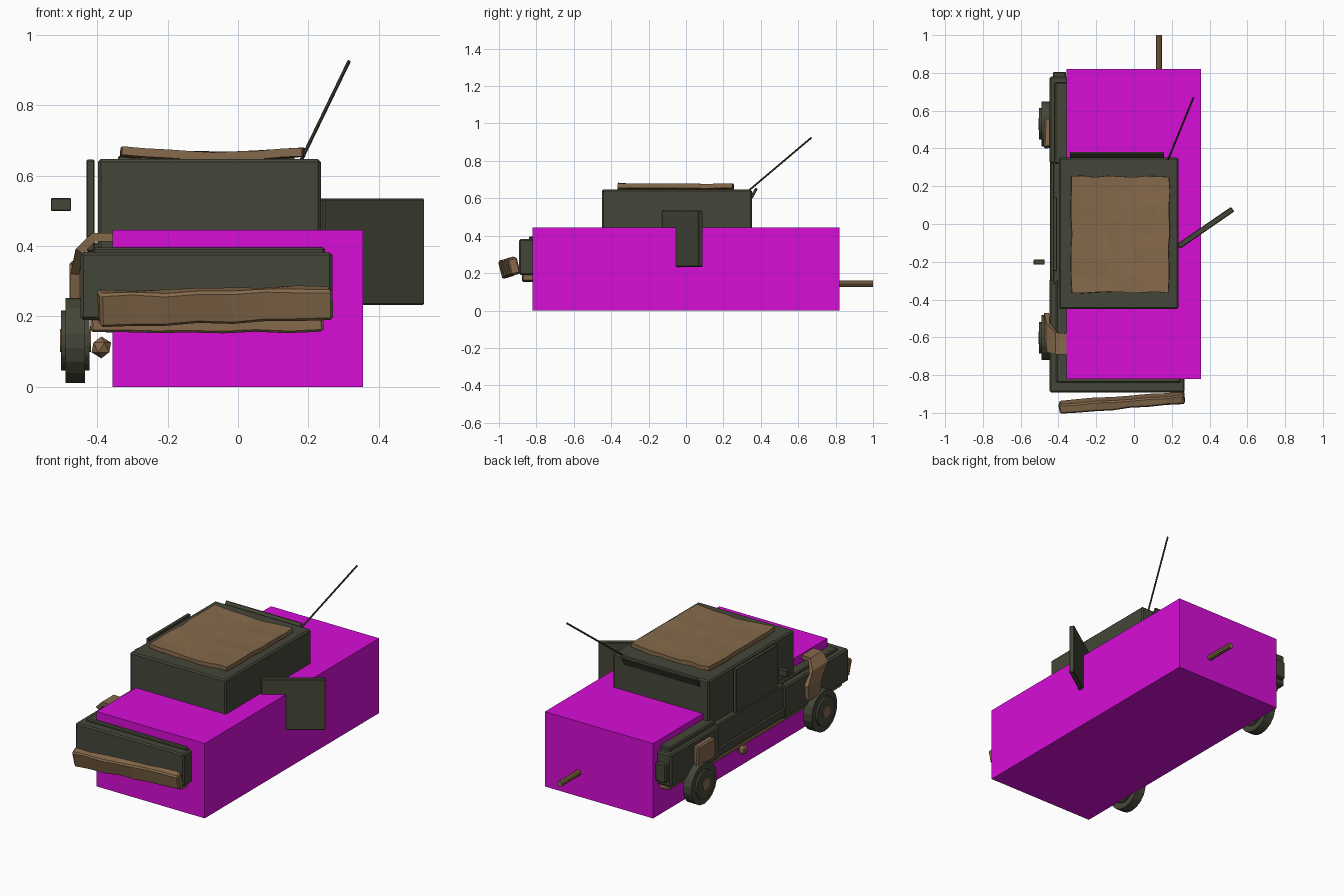
import bpy, bmesh, math, random
from mathutils import Vector, Matrix

if "Cube" in bpy.data.objects:
    bpy.data.objects.remove(bpy.data.objects["Cube"])

random.seed(4)


def mat(name, rgb):
    m = bpy.data.materials.new(name)
    m.diffuse_color = (*rgb, 1)
    m.use_nodes = True
    m.node_tree.nodes["Principled BSDF"].inputs["Base Color"].default_value = m.diffuse_color
    return m


OLIVE = mat("dark olive paint", (0.06, 0.062, 0.04))
BROWN = mat("rusty brown", (0.235, 0.142, 0.07))
PINK = mat("magenta", (0.68, 0.004, 0.68))


def finish(name, bm, m, bevel=0.0):
    bmesh.ops.recalc_face_normals(bm, faces=bm.faces)
    me = bpy.data.meshes.new(name)
    bm.to_mesh(me)
    bm.free()
    me.materials.append(m)
    ob = bpy.data.objects.new(name, me)
    bpy.context.collection.objects.link(ob)
    if bevel:
        b = ob.modifiers.new("bevel", 'BEVEL')
        b.width, b.segments = bevel, 1
    return ob


def box(name, x, y, z, m, bevel=0.006, rot=None, cuts=0, jitter=0.0):
    """Box from (min, max) ranges, optionally dented and turned about its centre."""
    bm = bmesh.new()
    bmesh.ops.create_cube(bm, size=1)
    if cuts:
        bmesh.ops.subdivide_edges(bm, edges=[e for e in bm.edges if abs(
            (e.verts[0].co - e.verts[1].co).x) > 0.5], cuts=cuts, use_grid_fill=True)
    size = Vector((x[1] - x[0], y[1] - y[0], z[1] - z[0]))
    mid = Vector((x[0] + x[1], y[0] + y[1], z[0] + z[1])) / 2
    for v in bm.verts:
        v.co = Vector(a * b + random.uniform(-jitter, jitter) for a, b in zip(v.co, size))
        if rot:
            v.co = rot @ v.co
        v.co += mid
    return finish(name, bm, m, bevel)


def rod(name, a, b, r, m, sides=12):
    a, b = Vector(a), Vector(b)
    bm = bmesh.new()
    bmesh.ops.create_cone(bm, cap_ends=True, segments=sides, radius1=r, radius2=r, depth=(b - a).length)
    q = (b - a).to_track_quat('Z', 'Y').to_matrix().to_4x4()
    bmesh.ops.transform(bm, matrix=Matrix.Translation((a + b) / 2) @ q, verts=bm.verts)
    return finish(name, bm, m)


# Large plain block enclosing most of the car
box("block", (-0.357, 0.355), (-0.82, 0.82), (0, 0.445), PINK, 0)

# Chassis and body shell
box("chassis", (-0.42, 0.24), (-0.875, 0.76), (0.155, 0.21), BROWN, cuts=6, jitter=0.003)
box("body_middle", (-0.43, 0.255), (-0.32, 0.34), (0.19, 0.385), OLIVE)
box("front_body", (-0.447, 0.268), (-0.892, -0.29), (0.19, 0.382), OLIVE, 0.008)
box("rear_body", (-0.447, 0.268), (0.32, 0.78), (0.19, 0.385), OLIVE, 0.008)
box("hood", (-0.412, 0.247), (-0.84, -0.3), (0.37, 0.396), OLIVE)
box("trunk_lid", (-0.42, 0.247), (0.32, 0.75), (0.37, 0.41), OLIVE)
box("side_sill", (-0.445, 0.265), (-0.8, 0.7), (0.2, 0.25), OLIVE)
for x in (-0.395, 0.215):
    box("tail_lamp", (x - 0.035, x + 0.035), (0.77, 0.806), (0.22, 0.33), OLIVE)

# Cabin with the fitted left door, trim and the open right door
box("cabin", (-0.397, 0.235), (-0.45, 0.352), (0.36, 0.647), OLIVE, 0.008)
box("left_door", (-0.43, -0.407), (-0.25, 0.14), (0.385, 0.645), OLIVE, 0.003)
box("rear_visor", (-0.34, 0.16), (0.355, 0.37), (0.597, 0.657), OLIVE, 0.003,
    rot=Matrix.Rotation(-0.5, 3, 'X'))
box("right_door", (0.205, 0.553), (-0.035, -0.005), (0.233, 0.535), OLIVE, 0.004,
    rot=Matrix.Rotation(math.radians(34.5), 3, 'Z'))
box("side_mirror", (-0.531, -0.474), (-0.215, -0.188), (0.5, 0.536), OLIVE, 0.002)
rod("antenna", (0.18, 0.34, 0.645), (0.315, 0.67, 0.924), 0.005, OLIVE, 8)

# Wheels: tyre, raised sidewall and hub cap
for y in (-0.602, 0.53):
    for x, s in ((-0.462, -1), (0.283, 1)):
        c = Vector((x, y, 0.132))
        for part, r, w, m in (("tyre", 0.121, 0.028, OLIVE), ("sidewall", 0.085, 0.040, OLIVE),
                              ("hub", 0.033, 0.044, BROWN)):
            d = Vector((w, 0, 0))
            rod("wheel_" + part, c - d, c + d, r, m, 18)

# Crooked front bumper, exhaust pipe and hanging lump
box("front_bumper", (-0.397, 0.267), (-0.97, -0.92), (0.183, 0.278), BROWN, 0.008,
    rot=Matrix.Rotation(0.075, 3, 'Z') @ Matrix.Rotation(-0.022, 3, 'Y') @ Matrix.Rotation(0.25, 3, 'X'),
    cuts=6, jitter=0.004)
rod("exhaust_pipe", (0.132, 0.4, 0.143), (0.132, 1.0, 0.143), 0.017, BROWN, 10)
bm = bmesh.new()
bmesh.ops.create_icosphere(bm, subdivisions=1, radius=0.031, matrix=Matrix.Translation((-0.388, 0.02, 0.112)))
finish("hanging_lump", bm, BROWN)

# Rumpled cover on the roof
bm = bmesh.new()
bmesh.ops.create_grid(bm, x_segments=8, y_segments=8, size=0.5)
for v in bm.verts:
    u, w = v.co.x, v.co.y
    v.co = Vector((-0.072 + u * 0.515 + random.uniform(-0.005, 0.005),
                   -0.055 + w * 0.615 + random.uniform(-0.005, 0.005),
                   0.664 + 0.05 * u * u + 0.008 * abs(w) + random.uniform(-0.003, 0.003)))
cover = finish("roof_cover", bm, BROWN)
sol = cover.modifiers.new("thickness", 'SOLIDIFY')
sol.thickness, sol.offset = 0.024, -1 if cover.data.polygons[0].normal.z > 0 else 1

# Bent patch draped over the front left fender: x, z, y range at each fold
folds = [(-0.35, 0.425, -0.69, -0.58), (-0.41, 0.425, -0.69, -0.575), (-0.45, 0.385, -0.68, -0.53),
         (-0.463, 0.32, -0.60, -0.47), (-0.463, 0.235, -0.58, -0.48)]
bm = bmesh.new()
rows = [(bm.verts.new((x, a, z)), bm.verts.new((x, b, z))) for x, z, a, b in folds]
for p, q in zip(rows, rows[1:]):
    bm.faces.new((p[0], p[1], q[1], q[0]))
patch = finish("fender_patch", bm, BROWN)
sol = patch.modifiers.new("thickness", 'SOLIDIFY')
sol.thickness, sol.offset = 0.025, 0

# Patch above the rear left wheel
box("rear_patch", (-0.475, -0.44), (0.405, 0.56), (0.235, 0.355), BROWN, 0.008, jitter=0.005)
